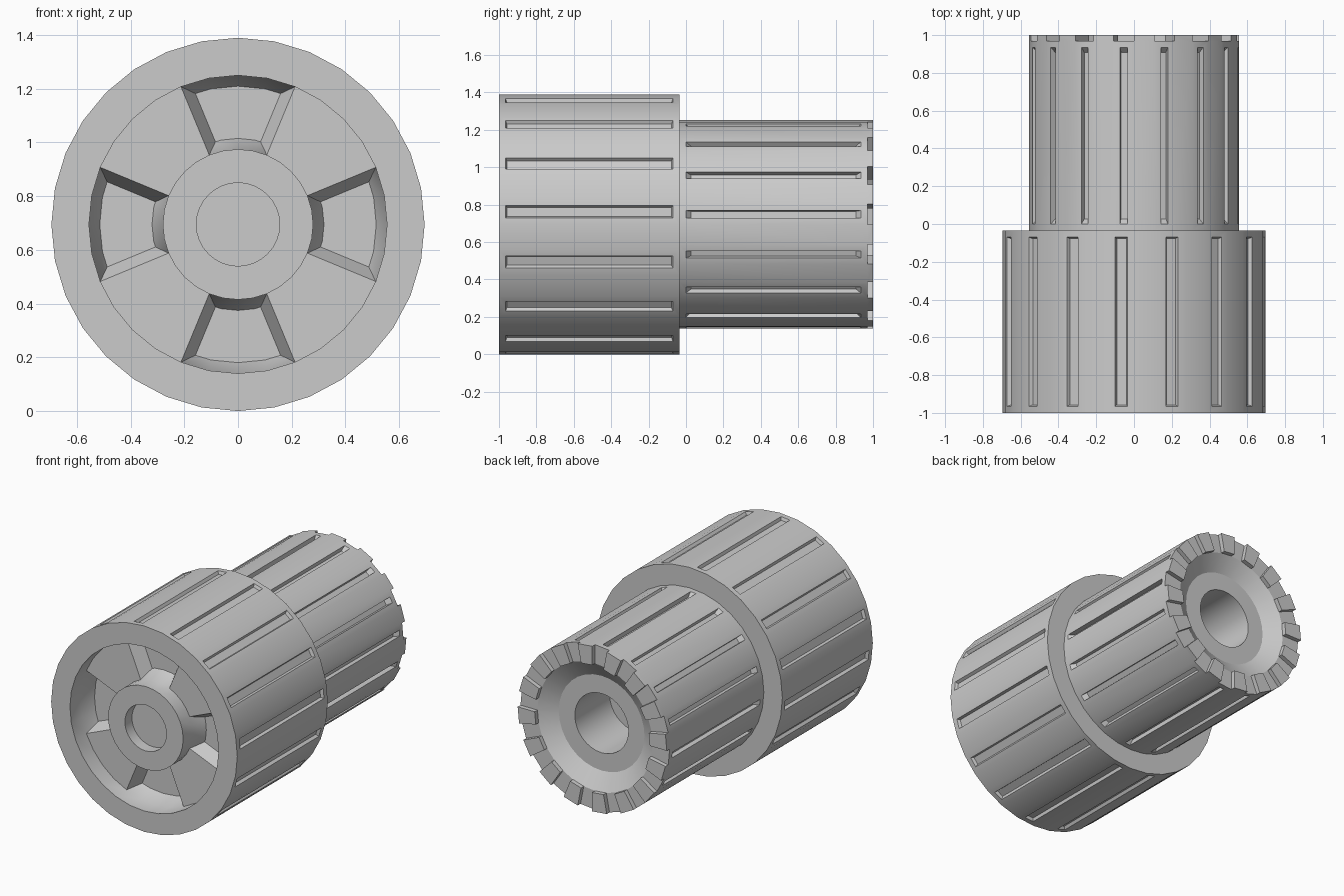
import bpy, bmesh, math

if "Cube" in bpy.data.objects:
    bpy.data.objects.remove(bpy.data.objects["Cube"])

SEG = 32
R_BIG, R_SMALL = 0.695, 0.557
ZC = R_BIG


def lathe(profile):
    """Revolve (radius, y) points about the y axis; return bmesh and face bands."""
    bm = bmesh.new()
    rings = []
    for r, y in profile:
        if r == 0:
            rings.append([bm.verts.new((0, y, ZC))] * SEG)
        else:
            rings.append([bm.verts.new((r * math.sin(a), y, ZC + r * math.cos(a)))
                          for a in (2 * math.pi * i / SEG for i in range(SEG))])
    bands = []
    for p, q in zip(rings, rings[1:]):
        band = []
        for i in range(SEG):
            k = (i + 1) % SEG
            corners = list(dict.fromkeys((p[i], p[k], q[k], q[i])))
            band.append(bm.faces.new(corners))
        bands.append(band)
    bm.normal_update()
    return bm, bands


def cut_slots(bm, faces, floor_inset, depth, end_slope):
    """Sink a long narrow slot into each given facet."""
    bmesh.ops.inset_individual(bm, faces=faces, thickness=0.035, use_even_offset=True)
    bmesh.ops.inset_individual(bm, faces=faces, thickness=floor_inset, depth=-depth,
                               use_even_offset=True)
    for f in faces:
        mid = f.calc_center_median().y
        for v in f.verts:
            v.co.y -= math.copysign(end_slope, v.co.y - mid)


def finish(bm, name):
    mesh = bpy.data.meshes.new(name)
    bm.to_mesh(mesh)
    bm.free()
    ob = bpy.data.objects.new(name, mesh)
    bpy.context.collection.objects.link(ob)
    bpy.ops.object.select_all(action='DESELECT')
    ob.select_set(True)
    bpy.context.view_layer.objects.active = ob
    bpy.ops.object.shade_smooth_by_angle(angle=math.radians(30))


# Front drum: blind bore, hub, recessed face, rim, slotted wall, shoulder
bm, bands = lathe([(0, -0.91), (0.155, -0.91), (0.155, -0.985), (0.28, -0.985),
                   (0.28, -0.885), (0.555, -0.885), (0.555, -1), (R_BIG, -1),
                   (R_BIG, -0.035), (R_SMALL, -0.035)])
# Four tapered pockets in the recessed face
for q in range(4):
    pocket = [bands[4][(q * 8 + d) % SEG] for d in (-2, -1, 0, 1)]
    bmesh.ops.inset_region(bm, faces=pocket, thickness=0.04, depth=-0.09,
                           use_boundary=True, use_even_offset=True)
cut_slots(bm, bands[7][1::2], 0.008, 0.02, 0.0)
finish(bm, "front_drum")

# Rear drum: slotted wall, toothed rim, conical dish, deep bore
bm, bands = lathe([(R_SMALL, -0.035), (R_SMALL, 0.97), (0.43, 0.97), (0.32, 0.9),
                   (0.2, 0.9), (0.2, 0.53), (0, 0.53)])
cut_slots(bm, bands[0][1::2], 0.002, 0.03, 0.025)
# Rim teeth on every other facet
teeth = bmesh.ops.extrude_discrete_faces(bm, faces=bands[1][0::2])["faces"]
for f in teeth:
    for v in f.verts:
        v.co.y = 1.0
finish(bm, "rear_drum")
